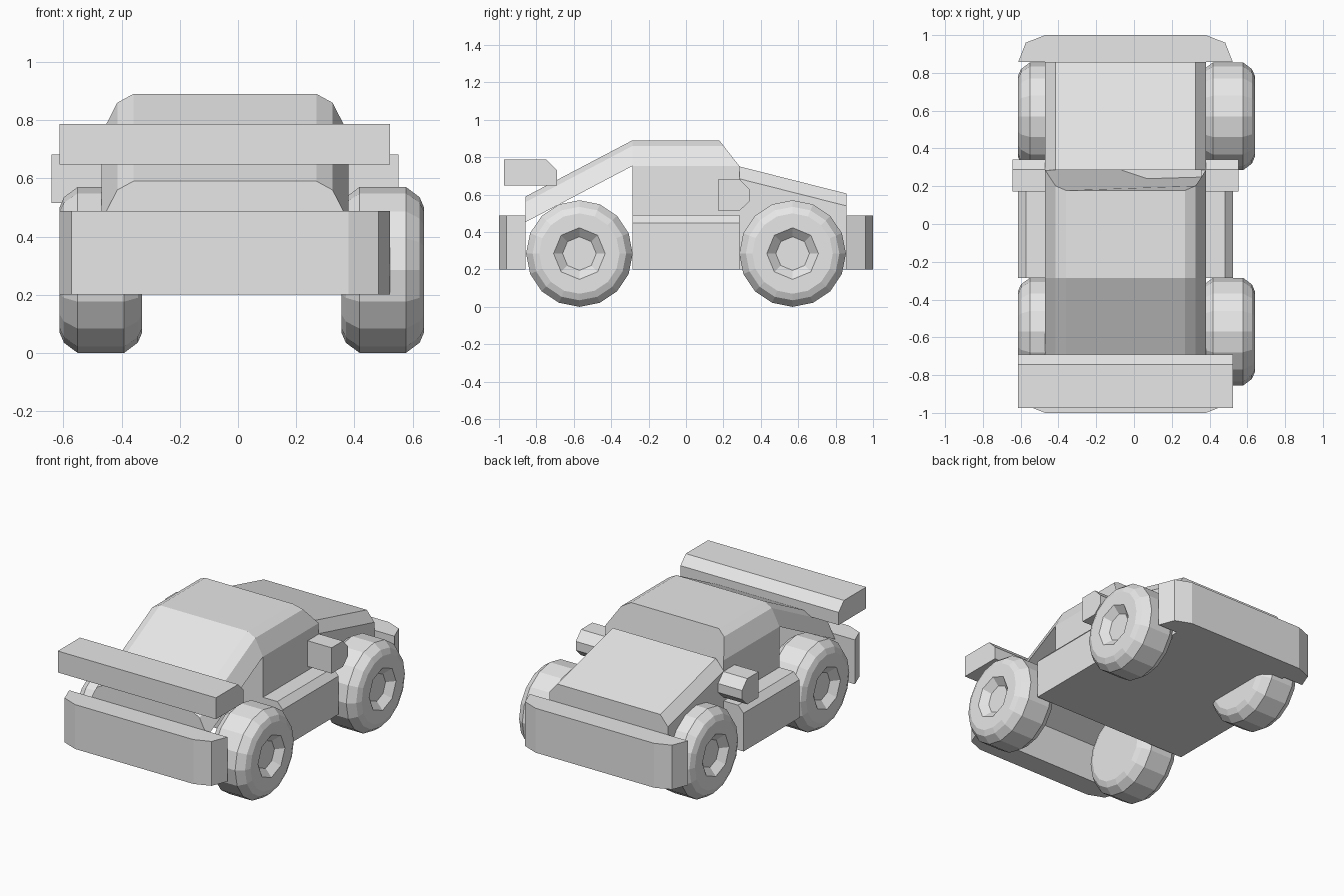
import bpy
import bmesh
from math import cos, sin, pi

cube = bpy.data.objects.get("Cube")
if cube:
    bpy.data.objects.remove(cube, do_unlink=True)

# One plain grey for the whole car
GREY = (0.8, 0.8, 0.8, 1.0)
grey = bpy.data.materials.new("plain grey")
grey.use_nodes = True
grey.diffuse_color = GREY
grey.node_tree.nodes["Principled BSDF"].inputs["Base Color"].default_value = GREY

CENTRE = -0.045      # centre line of the body
BODY = 0.425         # half width of the body
WIDE = 0.568         # half width of bumpers, sills and spoiler
FLOOR = 0.2          # height of the underside


def loft(name, rings):
    """Skin matching rings of points and cap both ends."""
    bm = bmesh.new()
    loops = [[bm.verts.new(p) for p in ring] for ring in rings]
    for a, b in zip(loops, loops[1:]):
        for i in range(len(a)):
            j = (i + 1) % len(a)
            bm.faces.new((a[i], a[j], b[j], b[i]))
    bm.faces.new(loops[0])
    bm.faces.new(loops[-1])
    bmesh.ops.recalc_face_normals(bm, faces=bm.faces)
    mesh = bpy.data.meshes.new(name)
    bm.to_mesh(mesh)
    bm.free()
    mesh.materials.append(grey)
    obj = bpy.data.objects.new(name, mesh)
    bpy.context.collection.objects.link(obj)
    return obj


def mirrored(half):
    """Closed ring from (half width, y, z) points, reflected over the centre."""
    right = [(CENTRE + w, y, z) for w, y, z in half]
    left = [(CENTRE - w, y, z) for w, y, z in reversed(half)]
    return right + left


def across(name, profile, x0, x1):
    """Extrude a (y, z) profile along x."""
    return loft(name, [[(x, y, z) for y, z in profile] for x in (x0, x1)])


# Cabin with chamfered roof and raked windscreen
SIDES = (0.315, 0.37, BODY)
REAR, ROOF_REAR, SCREEN, NOSE = -0.858, -0.287, 0.285, 0.857
DROPS = (0, 0.03, 0.137)
back = [(w, ROOF_REAR, 0.89 - d) for w, d in zip(SIDES, DROPS)]
front = [(w, 0.178 + 0.107 * d / 0.137, 0.89 - d) for w, d in zip(SIDES, DROPS)]
loft("cabin", [mirrored(back + [(BODY, ROOF_REAR, FLOOR)]),
               mirrored(front + [(BODY, SCREEN, FLOOR)])])

# Sloping deck, open underneath
tail = [(w, REAR, 0.59 - d) for w, d in zip(SIDES, DROPS)]
loft("sloping_deck", [mirrored(tail), mirrored(back)])

# Bonnet
loft("bonnet", [
    mirrored([(0.37, y, z), (BODY, y, z - 0.066), (BODY, y, FLOOR)])
    for y, z in ((SCREEN, 0.751), (NOSE, 0.606))])

# Side sills, one chamfered bar through the floor
sill = [(WIDE, FLOOR), (WIDE, 0.448), (0.528, 0.49)]
loft("side_sills", [mirrored([(w, y, z) for w, z in sill])
                    for y in (ROOF_REAR, SCREEN)])

# Bumpers with cut corners
for name, s in (("spoiler_end_bumper", -1), ("bonnet_end_bumper", 1)):
    plan = [(WIDE, s * 0.857), (0.528, s * 0.96), (BODY, s)]
    loft(name, [mirrored([(w, y, z) for w, y in plan])
                for z in (FLOOR, 0.488)])

# Spoiler blade
across("spoiler", [(-0.973, 0.648), (-0.69, 0.648), (-0.69, 0.73),
                   (-0.745, 0.787), (-0.973, 0.787)],
       CENTRE - WIDE, CENTRE + WIDE)

# Door mirrors
pod = [(0.172, 0.515), (0.288, 0.515), (0.342, 0.567),
       (0.342, 0.625), (0.288, 0.682), (0.172, 0.682)]
for name, s in (("left_mirror", 1), ("right_mirror", -1)):
    across(name, pod, CENTRE + s * 0.4, CENTRE + s * 0.597)

# Wheels: faceted tyre with an eight-sided sunken hub
RADIUS, HALF, STEPS = 0.285, 0.142, 16


def wheel_ring(x, y, r, octagon=False):
    ring = []
    for i in range(STEPS):
        a = 2 * pi * i / STEPS
        k = r * cos(pi / 8) if octagon and i % 2 else r
        ring.append((x, y + k * cos(a), RADIUS + k * sin(a)))
    return ring


# Offset from the wheel middle, and radius, going outwards
tyre = [(-HALF, 0.215), (-0.127, 0.25), (-0.08, RADIUS),
        (0.08, RADIUS), (0.127, 0.25), (HALF, 0.215)]
hub = [(HALF, 0.138), (0.1, 0.09)]
for side, s in (("left", 1), ("right", -1)):
    for end, y in (("spoiler_end", -0.57), ("bonnet_end", 0.57)):
        x = 0.013 + s * 0.4845
        rings = [wheel_ring(x + s * u, y, r) for u, r in tyre]
        rings += [wheel_ring(x + s * u, y, r, True) for u, r in hub]
        loft(f"{side}_{end}_wheel", rings)
